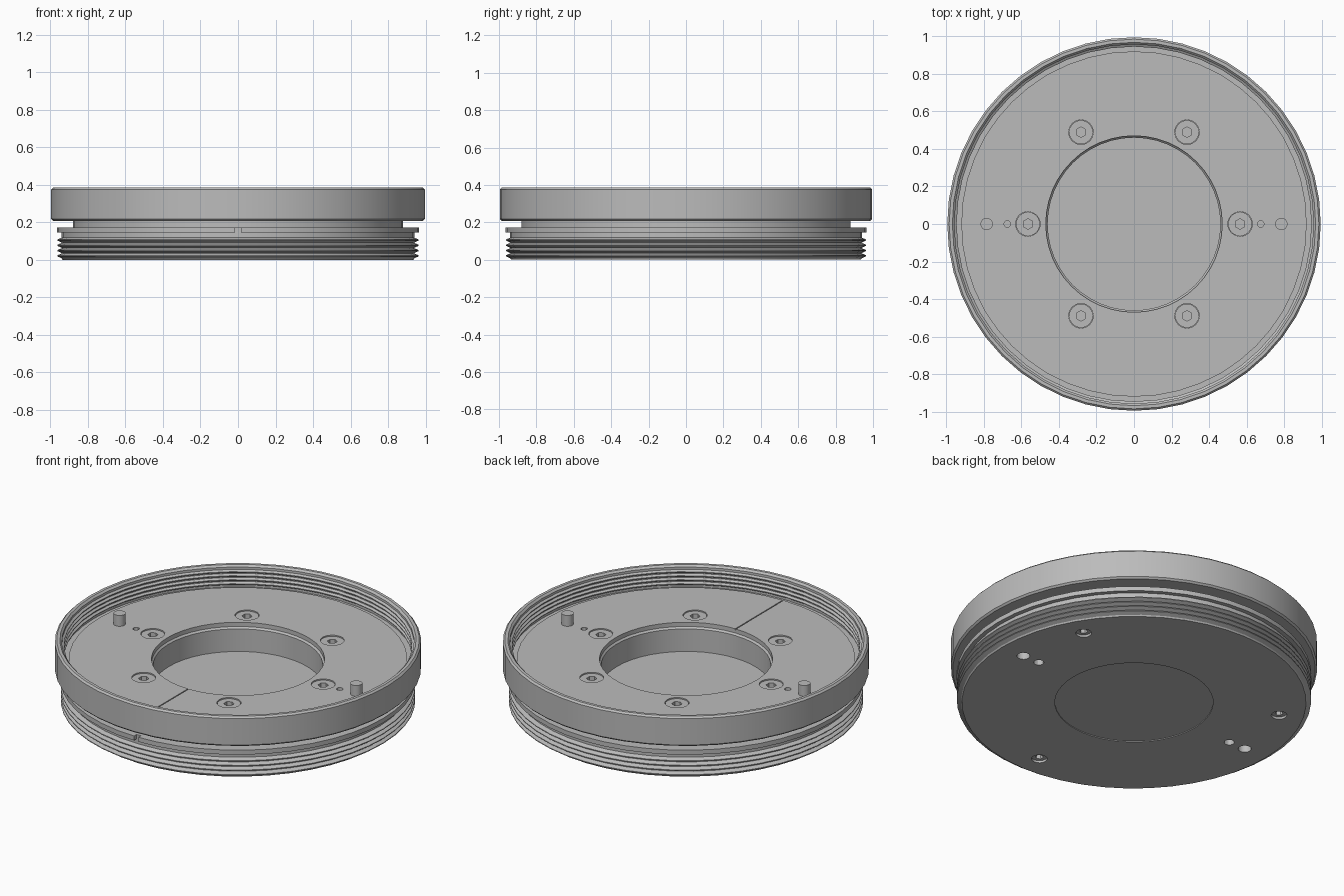
import bpy, bmesh, math
from mathutils import Matrix, Vector

cube = bpy.data.objects.get("Cube")
if cube:
    bpy.data.objects.remove(cube)

GREY = (0.5, 0.5, 0.5, 1.0)
metal = bpy.data.materials.new("satin_grey")
metal.use_nodes = True
metal.diffuse_color = GREY
metal.node_tree.nodes["Principled BSDF"].inputs["Base Color"].default_value = GREY


def make(name, bm):
    bmesh.ops.recalc_face_normals(bm, faces=bm.faces[:])
    mesh = bpy.data.meshes.new(name)
    bm.to_mesh(mesh)
    bm.free()
    mesh.materials.append(metal)
    ob = bpy.data.objects.new(name, mesh)
    bpy.context.collection.objects.link(ob)
    return ob


def lathe(name, profile, steps, closed=False):
    """Revolve (radius, height) points around z."""
    bm = bmesh.new()
    vs = [bm.verts.new((r, 0, z)) for r, z in profile]
    pairs = list(zip(vs, vs[1:])) + ([(vs[-1], vs[0])] if closed else [])
    edges = [bm.edges.new(p) for p in pairs]
    bmesh.ops.spin(bm, geom=vs + edges, cent=(0, 0, 0), axis=(0, 0, 1),
                   angle=2 * math.pi, steps=steps)
    bmesh.ops.remove_doubles(bm, verts=bm.verts[:], dist=1e-5)
    return make(name, bm)


def add_cyl(bm, x, y, r, z0, z1, sides):
    bmesh.ops.create_cone(bm, cap_ends=True, segments=sides, radius1=r, radius2=r,
                          depth=z1 - z0,
                          matrix=Matrix.Translation((x, y, (z0 + z1) / 2)))


def add_box(bm, centre, size):
    bmesh.ops.create_cube(bm, size=1, matrix=Matrix.Translation(centre)
                          @ Matrix.Diagonal(Vector(size)).to_4x4())


def cut(ob, bm):
    """Subtract the cutter mesh and bake the result."""
    cutter = make("cutter", bm)
    cutter.hide_render = True
    mod = ob.modifiers.new("cut", 'BOOLEAN')
    mod.operation, mod.solver, mod.object = 'DIFFERENCE', 'EXACT', cutter
    graph = bpy.context.evaluated_depsgraph_get()
    mesh = bpy.data.meshes.new_from_object(ob.evaluated_get(graph))
    ob.modifiers.clear()
    ob.data = mesh
    bpy.data.objects.remove(cutter)


def polar(radius, degrees):
    a = math.radians(degrees)
    return radius * math.cos(a), radius * math.sin(a)


PLATE = 0.27
FLOOR = 0.10
parts = []

# Body: sealed base, outer thread, flange, neck and plate with central well
thread = []
for i in range(4):
    z = 0.008 + 0.028 * i
    thread += [(0.94, z), (0.963, z + 0.011), (0.963, z + 0.016), (0.94, z + 0.026)]
body = lathe("mount_body",
             [(0, 0.005), (0.43, 0.005), (0.43, 0), (0.935, 0)] + thread +
             [(0.94, 0.145), (0.965, 0.145), (0.965, 0.172), (0.88, 0.172),
              (0.88, 0.22), (0.92, 0.22), (0.92, PLATE), (0.47, PLATE),
              (0.47, PLATE - 0.025), (0.46, PLATE - 0.035), (0.46, FLOOR),
              (0, FLOOR)], 48)
parts.append(body)

# Upper collar with internal thread
inner = []
for i in range(4):
    z = 0.36 - 0.024 * i
    inner += [(0.957, z), (0.945, z - 0.008), (0.945, z - 0.012), (0.957, z - 0.02)]
parts.append(lathe("top_collar",
                   [(0.90, 0.207), (0.985, 0.207), (0.995, 0.217), (0.995, 0.375),
                    (0.985, 0.385), (0.968, 0.385), (0.957, 0.374)] + inner +
                   [(0.957, PLATE), (0.957, 0.255), (0.90, 0.255)], 48, closed=True))

# Holes, index groove and flange notch cut from the body
top_screws = [polar(0.565, a) for a in range(0, 360, 60)]
base_screws = [polar(0.80, a) for a in (30, 150, 270)]
bm = bmesh.new()
for x, y in top_screws:
    add_cyl(bm, x, y, 0.066, PLATE - 0.05, PLATE + 0.05, 16)
for x, y in base_screws:
    add_cyl(bm, x, y, 0.043, -0.05, 0.05, 16)
for s in (-1, 1):
    add_cyl(bm, s * 0.675, 0, 0.018, PLATE - 0.06, PLATE + 0.05, 12)
    add_cyl(bm, s * 0.675, 0, 0.028, -0.05, 0.06, 12)
    add_cyl(bm, s * 0.785, 0, 0.036, -0.05, 0.06, 16)
add_box(bm, (0, -0.70, PLATE), (0.006, 0.52, 0.012))
add_box(bm, (0, -0.96, 0.16), (0.03, 0.04, 0.06))
cut(body, bm)


# Socket screws
def screw(name, x, y, r, z0, z1, hex_r, hex_z0, hex_z1):
    bm = bmesh.new()
    add_cyl(bm, x, y, r, z0, z1, 16)
    ob = make(name, bm)
    bm = bmesh.new()
    add_cyl(bm, x, y, hex_r, hex_z0, hex_z1, 6)
    cut(ob, bm)
    parts.append(ob)


for x, y in top_screws:
    screw("plate_screw", x, y, 0.064, PLATE - 0.055, PLATE - 0.006,
          0.028, PLATE - 0.035, PLATE + 0.05)
for x, y in base_screws:
    screw("base_screw", x, y, 0.041, 0.012, 0.06, 0.022, -0.05, 0.04)

# Locating pins
for side, s in (("left", 1), ("right", -1)):
    bm = bmesh.new()
    add_cyl(bm, s * 0.785, 0, 0.033, PLATE - 0.03, PLATE + 0.065, 16)
    parts.append(make(side + "_locating_pin", bm))

# Smooth curved walls, crisp edges
bpy.ops.object.select_all(action='DESELECT')
for ob in parts:
    ob.select_set(True)
bpy.context.view_layer.objects.active = body
bpy.ops.object.shade_smooth_by_angle(angle=math.radians(30))
